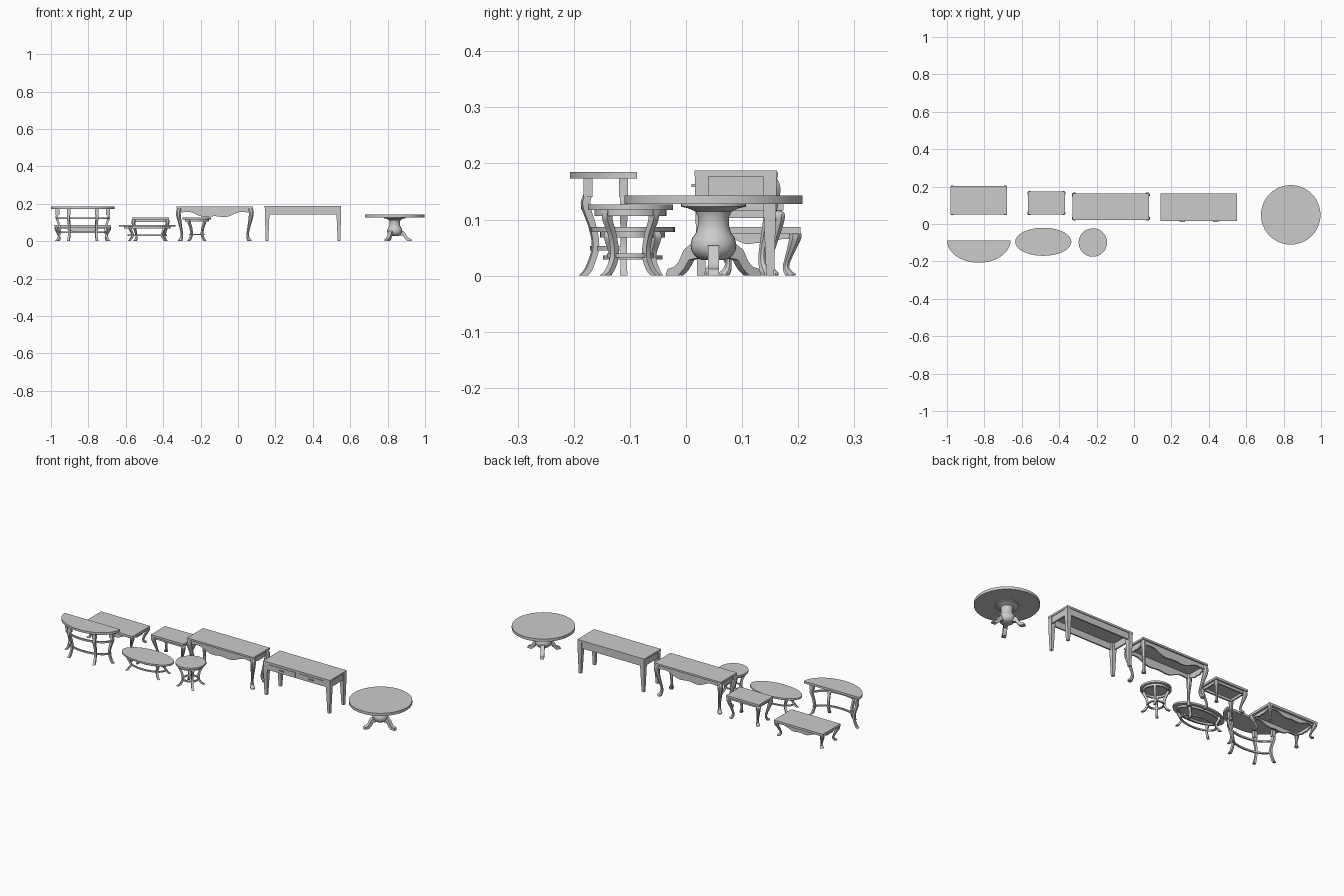
import bpy, bmesh
from math import sin, cos, pi, radians
from mathutils import Vector, Matrix

if "Cube" in bpy.data.objects:
    bpy.data.objects.remove(bpy.data.objects["Cube"])


def finish(name, bm, smooth=True):
    bmesh.ops.recalc_face_normals(bm, faces=bm.faces[:])
    me = bpy.data.meshes.new(name)
    bm.to_mesh(me)
    bm.free()
    ob = bpy.data.objects.new(name, me)
    bpy.context.collection.objects.link(ob)
    if smooth:
        bpy.ops.object.select_all(action='DESELECT')
        bpy.context.view_layer.objects.active = ob
        ob.select_set(True)
        bpy.ops.object.shade_smooth_by_angle(angle=radians(35))
    return ob


def prism(name, pts, vec):
    """Extrude a flat polygon along vec."""
    bm = bmesh.new()
    f = bm.faces.new([bm.verts.new(p) for p in pts])
    r = bmesh.ops.extrude_face_region(bm, geom=[f])
    bmesh.ops.translate(bm, vec=vec, verts=[v for v in r['geom'] if isinstance(v, bmesh.types.BMVert)])
    return finish(name, bm)


def box(name, x0, x1, y0, y1, z0, z1):
    return prism(name, [(x0, y0, z0), (x1, y0, z0), (x1, y1, z0), (x0, y1, z0)], (0, 0, z1 - z0))


def arc(cx, cy, rx, ry, a0=0, a1=360, n=64):
    full = a1 - a0 == 360
    m = n if full else n + 1
    return [(cx + rx * cos(radians(a0 + (a1 - a0) * i / n)),
             cy + ry * sin(radians(a0 + (a1 - a0) * i / n))) for i in range(m)]


def slab(name, outline, z0, z1):
    return prism(name, [(x, y, z0) for x, y in outline], (0, 0, z1 - z0))


def loft(name, rings, closed):
    bm = bmesh.new()
    vs = [[bm.verts.new(p) for p in r] for r in rings]
    k, n = len(vs[0]), len(vs)
    for i in range(n if closed else n - 1):
        a, b = vs[i], vs[(i + 1) % n]
        for j in range(k):
            bm.faces.new((a[j], a[(j + 1) % k], b[(j + 1) % k], b[j]))
    if not closed:
        bm.faces.new(vs[0])
        bm.faces.new(vs[-1])
    return finish(name, bm)


def band(name, cx, cy, rx, ry, z0, z1, w, a0=0, a1=360):
    """Flat curved rail following an ellipse."""
    o, i = arc(cx, cy, rx, ry, a0, a1, 48), arc(cx, cy, rx - w, ry - w, a0, a1, 48)
    return loft(name, [[(*p, z0), (*p, z1), (*q, z1), (*q, z0)] for p, q in zip(o, i)], a1 - a0 == 360)


def leg(name, x, y, d, prof, sides=8):
    """Leg swept through (outward offset, z, width) stations, splined; d is the outward direction."""
    P = [Vector(p) for p in prof]
    P = [2 * P[0] - P[1]] + P + [2 * P[-1] - P[-2]]
    d = Vector(d).normalized()
    t = Vector((-d.y, d.x))
    pts = []
    for i in range(1, len(P) - 2):
        for s in range(5):
            u = s / 5
            pts.append(0.5 * (2 * P[i] + (P[i + 1] - P[i - 1]) * u
                       + (2 * P[i - 1] - 5 * P[i] + 4 * P[i + 1] - P[i + 2]) * u * u
                       + (3 * P[i] - P[i - 1] - 3 * P[i + 1] + P[i + 2]) * u ** 3))
    pts.append(P[-2])
    rings = []
    for o, z, w in pts:
        r = w / 2 / cos(pi / sides)
        c = Vector((x, y)) + d * o
        ring = []
        for k in range(sides):
            a = 2 * pi * (k + 0.5) / sides
            q = c + d * r * cos(a) + t * r * sin(a)
            ring.append((q.x, q.y, max(z, 0)))
        rings.append(ring)
    return loft(name, rings, False)


def scallop(name, a, b, z1, zend, depth, thick):
    """Apron from a to b whose lower edge waves down to the middle."""
    a, b = Vector(a), Vector(b)
    n = 24
    low = []
    for i in range(n + 1):
        u = i / n
        p = a.lerp(b, u)
        wave = (1 - cos(2 * pi * u)) / 2 + 0.3 * cos(6 * pi * u) - 0.3 * cos(2 * pi * u)
        low.append((p.x, p.y, zend - depth * wave))
    d = (b - a).normalized()
    return prism(name, low + [(b.x, b.y, z1), (a.x, a.y, z1)], (-d.y * thick, d.x * thick, 0))


def cabriole_table(name, cx, cy, hx, hy, h, top, end, depth, k, inset, side_depth):
    box(name + "_top", cx - hx, cx + hx, cy - hy, cy + hy, h - top, h)
    ax, ay = hx - inset, hy - inset
    c = [(cx - ax, cy - ay), (cx + ax, cy - ay), (cx + ax, cy + ay), (cx - ax, cy + ay)]
    for i in range(4):
        scallop(name + "_apron", c[i], c[(i + 1) % 4], h - top, end, side_depth if i % 2 else depth, 0.008)
    prof = [(-.004, h - top, .022 * k), (.003, h * .85, .026 * k), (0, h * .7, .024 * k),
            (-.013 * k, h * .45, .017 * k), (-.024 * k, h * .22, .013 * k),
            (-.021 * k, h * .1, .017 * k), (-.013 * k, h * .04, .023 * k), (-.012 * k, 0, .021 * k)]
    for sx in (-1, 1):
        for sy in (-1, 1):
            leg(name + "_leg", cx + sx * (hx - .011), cy + sy * (hy - .011), (sx, sy), prof)


# Cabriole-legged tables
cabriole_table("console", -.124, .093, .204, .071, .185, .01, .152, .018, 1, .008, .006)
cabriole_table("coffee_table", -.83, .127, .15, .077, .087, .013, .064, .012, .85, .012, .006)
cabriole_table("side_table", -.468, .112, .1, .062, .128, .012, .103, .0, .85, .01, .0)

# Writing desk: top, aprons, drawers, knobs, tapered legs
dx0, dx1, dy0, dy1, dh = .143, .552, .015, .162, .187
box("desk_top", dx0, dx1, dy0, dy1, dh - .01, dh)
for y in (dy0 + .004, dy1 - .012):
    box("desk_long_apron", dx0 + .01, dx1 - .01, y, y + .008, .142, dh - .01)
for x in (dx0 + .004, dx1 - .012):
    box("desk_side_apron", x, x + .008, dy0 + .01, dy1 - .01, .142, dh - .01)
dc = (dx0 + dx1) / 2
for s in (-1, 1):
    m = dc + s * .09
    box("drawer_front", m - .08, m + .08, dy0 + .001, dy0 + .006, .147, .173)
    box("drawer_pull", m - .014, m + .014, dy0 - .005, dy0 + .002, .158, .163)
    for t, oy in ((-1, dy0), (1, dy1)):
        ox = dx0 if s < 0 else dx1
        rings = []
        for w, e, z in ((.024, .001, dh - .01), (.024, .001, .14), (.014, .005, 0)):
            xa, xb = ox - s * e, ox - s * (e + w)
            ya, yb = oy - t * e, oy - t * (e + w)
            rings.append([(xa, ya, z), (xb, ya, z), (xb, yb, z), (xa, yb, z)])
        loft("desk_leg", rings, False)

# Round pedestal table: top, turned column, three feet
px, py = .838, .049
slab("pedestal_top", arc(px, py, .159, .159), .128, .143)
turned = [(.058, .129), (.058, .123), (.045, .12), (.032, .114), (.028, .105), (.028, .088), (.031, .077),
          (.038, .067), (.041, .055), (.039, .044), (.033, .035), (.022, .028)]
loft("pedestal_column", [[(*p, z) for p in arc(px, py, r, r, n=32)] for r, z in turned], False)
foot = [(.025, .054), (.045, .054), (.056, .045), (.066, .025), (.076, .015), (.089, .012), (.093, 0),
        (.068, 0), (.055, .012), (.045, .028), (.025, .032)]
for k in range(3):
    ob = prism("pedestal_foot", [(r, -.01, z) for r, z in foot], (0, .02, 0))
    ob.data.transform(Matrix.Translation((px, py, 0)) @ Matrix.Rotation(2 * pi * k / 3, 4, 'Z'))

# Oval low table: top, rim, ring stretcher, four legs
ox, oy = -.485, -.095
slab("oval_top", arc(ox, oy, .15, .075), .078, .087)
band("oval_rim", ox, oy, .125, .058, .068, .078, .008)
band("oval_stretcher", ox, oy, .106, .053, .029, .036, .008)
for sx in (-1, 1):
    for sy in (-1, 1):
        leg("oval_leg", ox + sx * .086, oy + sy * .039, (sx, sy * .6),
            [(.004, .078, .012), (.006, .066, .013), (-.008, .034, .01), (.004, .01, .011), (.014, 0, .012)], 4)

# Round side table: top, rim, ring stretcher, four legs
rx, ry = -.22, -.099
slab("round_top", arc(rx, ry, .076, .076), .117, .127)
band("round_rim", rx, ry, .064, .064, .106, .117, .008)
band("round_stretcher", rx, ry, .042, .042, .032, .039, .008)
for k in range(4):
    a = pi / 4 + k * pi / 2
    leg("round_leg", rx + .055 * cos(a), ry + .055 * sin(a), (cos(a), sin(a)),
        [(.003, .117, .013), (.003, .1, .013), (-.01, .07, .011), (-.015, .036, .011),
         (-.003, .01, .012), (.01, 0, .013)], 4)

# Half-moon console: top, two curved rails, leg blocks, four legs
hx, hy = -.83, -.087
slab("half_moon_top", arc(hx, hy, .17, .12, 180, 360), .173, .185)
band("half_moon_upper_rail", hx, -.105, .142, .082, .118, .127, .009, 180, 360)
band("half_moon_lower_rail", hx, -.105, .128, .066, .045, .053, .009, 180, 360)
bow = [(0, .145, .013), (.004, .125, .014), (-.009, .085, .012), (-.014, .05, .011), (-.003, .015, .012), (.008, 0, .014)]
for s in (-1, 1):
    for x, y, d in ((hx + s * .135, -.111, (s, 0)), (hx + s * .075, -.175, (s * .25, -1))):
        leg("half_moon_leg", x, y, d, bow, 4)
        box("half_moon_leg_block", x - .01, x + .01, y - .008, y + .008, .14, .173)
